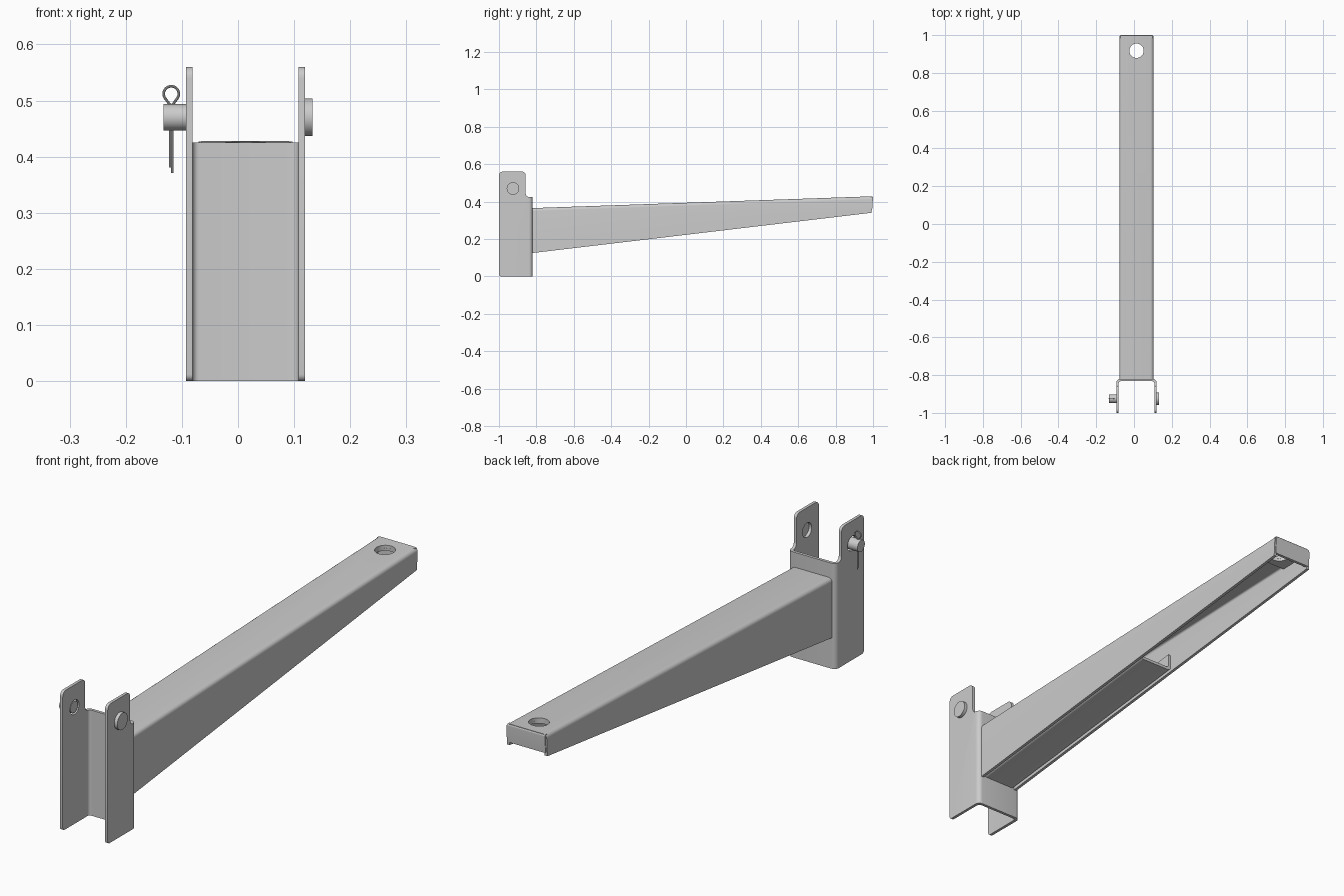
import bpy, bmesh
from math import sin, cos, pi, radians
from mathutils import Vector

if "Cube" in bpy.data.objects:
    bpy.data.objects.remove(bpy.data.objects["Cube"])

CX, T = 0.0133, 0.012          # bracket centre line, sheet thickness
PY, PZ = -0.925, 0.47          # pin axis


def rounded(pts, n=6):
    """2D outline from (u, v, radius) corners."""
    out = []
    for i, (u, v, r) in enumerate(pts):
        p = Vector((u, v))
        if not r:
            out.append(p)
            continue
        a = (Vector(pts[i - 1][:2]) - p).normalized()
        b = (Vector(pts[(i + 1) % len(pts)][:2]) - p).normalized()
        half = a.angle(b) / 2
        mid = (a + b).normalized()
        d = r / sin(half)
        c = p + mid * d
        s, e = -mid * r, None
        s = p + a * (d * cos(half)) - c
        e = p + b * (d * cos(half)) - c
        ang = s.angle_signed(e)
        for k in range(n + 1):
            t = -ang * k / n
            out.append(c + Vector((s.x * cos(t) - s.y * sin(t), s.x * sin(t) + s.y * cos(t))))
    return out


def loft(name, ring_a, ring_b):
    bm = bmesh.new()
    a = [bm.verts.new(p) for p in ring_a]
    b = [bm.verts.new(p) for p in ring_b]
    bm.faces.new(a)
    bm.faces.new(b[::-1])
    for i in range(len(a)):
        j = (i + 1) % len(a)
        bm.faces.new((a[i], b[i], b[j], a[j]))
    bmesh.ops.recalc_face_normals(bm, faces=bm.faces)
    me = bpy.data.meshes.new(name)
    bm.to_mesh(me)
    bm.free()
    ob = bpy.data.objects.new(name, me)
    bpy.context.collection.objects.link(ob)
    return ob


def activate(ob):
    bpy.ops.object.select_all(action='DESELECT')
    ob.select_set(True)
    bpy.context.view_layer.objects.active = ob


def smooth(ob):
    activate(ob)
    bpy.ops.object.shade_smooth_by_angle(angle=radians(35))


def boolean(ob, cutter, op):
    activate(ob)
    m = ob.modifiers.new("cut", 'BOOLEAN')
    m.operation, m.solver, m.object = op, 'EXACT', cutter
    bpy.ops.object.modifier_apply(modifier=m.name)
    bpy.data.objects.remove(cutter)


def cyl(name, r, x0, x1):
    """Cylinder along x on the pin axis."""
    c = [(PY + r * cos(2 * pi * k / 40), PZ + r * sin(2 * pi * k / 40)) for k in range(40)]
    return loft(name, [(x0, *p) for p in c], [(x1, *p) for p in c])


def channel(h, base, end, r):
    """U outline: half width h, closed side at v=base, open at v=end."""
    s = T if end > base else -T
    return rounded([(-h, end, 0), (-h, base, r), (h, base, r), (h, end, 0),
                    (h - T, end, 0), (h - T, base + s, r - T * 0.7),
                    (-h + T, base + s, r - T * 0.7), (-h + T, end, 0)])


# Mounting bracket: channel intersected with its side outline, then drilled
u = channel(0.1063, -0.82, -1.0, 0.02)
bracket = loft("mounting_bracket", [(CX + p.x, p.y, -0.01) for p in u],
               [(CX + p.x, p.y, 0.6) for p in u])
side = rounded([(-1, 0, 0.012), (-0.81, 0, 0), (-0.81, 0.425, 0),
                (-0.857, 0.425, 0.018), (-0.857, 0.56, 0.02), (-1, 0.56, 0.02)])
boolean(bracket, loft("side_cut", [(-0.3, *p) for p in side], [(0.3, *p) for p in side]), 'INTERSECT')
boolean(bracket, cyl("pin_hole_cut", 0.029, -0.3, 0.3), 'DIFFERENCE')
smooth(bracket)


# Tapered arm, open underneath
def top(y):
    return 0.365 + (y + 0.82) * 0.063 / 1.82


def bot(y):
    return 0.125 + (y + 0.82) * 0.215 / 1.82


def hole_cutter():
    c = [(CX + 0.038 * cos(2 * pi * k / 48), 0.917 + 0.038 * sin(2 * pi * k / 48)) for k in range(48)]
    return loft("arm_hole_cut", [(*p, 0.3) for p in c], [(*p, 0.6) for p in c])


H = 0.09
ring0 = [(CX + p.x, -0.822, p.y) for p in channel(H, top(-0.822), bot(-0.822), 0.016)]
ring1 = [(CX + p.x, 0.997 - (top(1) - p.y) * 0.06, p.y) for p in channel(H, top(1), bot(1), 0.016)]
arm = loft("arm", ring0, ring1)
boolean(arm, hole_cutter(), 'DIFFERENCE')
smooth(arm)


def plate(name, h, yz):
    return loft(name, [(CX - h, *p) for p in yz], [(CX + h, *p) for p in yz])


# Folded end wall at the tip
end = rounded([(0.986, 0.427, 0), (1.0, 0.427, 0.006), (0.995, 0.352, 0), (0.983, 0.352, 0)])
smooth(plate("arm_end_wall", H - 0.006, end))

# Reinforcing plate under the tip hole
tip = plate("tip_plate", H - T, [(0.85, top(0.85) - T), (0.988, top(0.988) - T),
                                 (0.988, top(0.988) - T - 0.01), (0.85, top(0.85) - T - 0.01)])
boolean(tip, hole_cutter(), 'DIFFERENCE')
smooth(tip)

# Inner channel closing the underside of the deep half of the arm
rings = []
for y in (-0.82, 0.15):
    b = bot(y) + 0.004
    rings.append([(CX + p.x, y, p.y) for p in channel(H - T, b, b + 0.07, 0.016)])
smooth(loft("underside_channel", *rings))

# Pin head and pin end
smooth(cyl("pin_head", 0.0335, 0.1196, 0.133))
smooth(cyl("pin_end", 0.0235, -0.133, -0.083))

# Split pin: teardrop eye and two uneven legs
X = -0.119
path = [(X - 0.002, 0.381), (X - 0.002, 0.492)]
for k in range(25):
    a = radians(220 - 260 * k / 24)
    path.append((X + 0.0135 * cos(a), 0.512 + 0.0135 * sin(a)))
path += [(X + 0.002, 0.492), (X + 0.002, 0.371)]
cu = bpy.data.curves.new("split_pin", 'CURVE')
cu.dimensions, cu.bevel_depth, cu.bevel_resolution, cu.use_fill_caps = '3D', 0.0024, 3, True
sp = cu.splines.new('POLY')
sp.points.add(len(path) - 1)
for pt, (x, z) in zip(sp.points, path):
    pt.co = (x, PY, z, 1)
pin = bpy.data.objects.new("split_pin", cu)
bpy.context.collection.objects.link(pin)
activate(pin)
bpy.ops.object.convert(target='MESH')
smooth(bpy.context.object)
